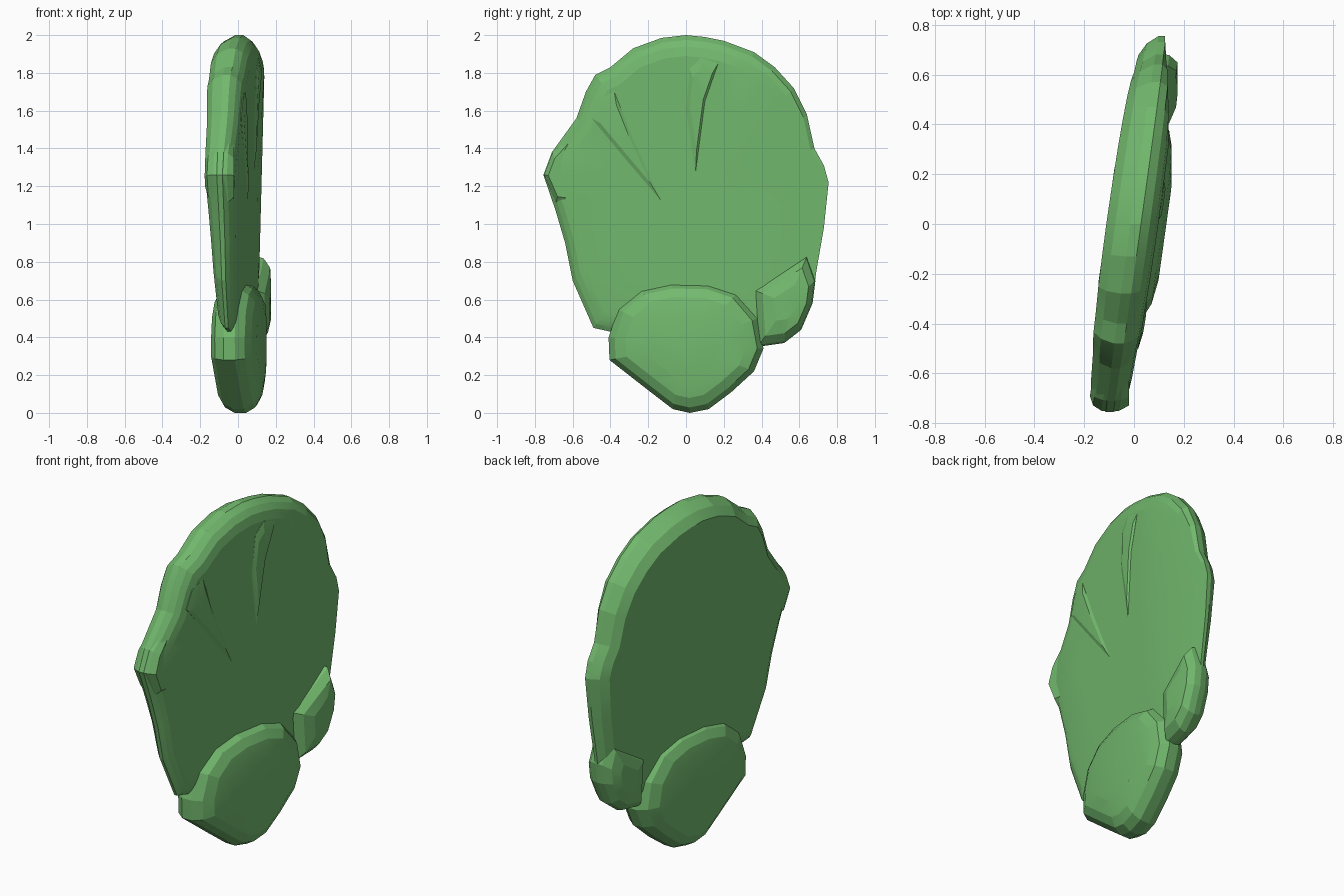
import bpy, bmesh

cube = bpy.data.objects.get("Cube")
if cube:
    bpy.data.objects.remove(cube, do_unlink=True)

green = bpy.data.materials.new("leaf green")
green.use_nodes = True
colour = (0.17, 0.485, 0.155, 1)
green.diffuse_color = colour
green.node_tree.nodes["Principled BSDF"].inputs["Base Color"].default_value = colour
green.node_tree.nodes["Principled BSDF"].inputs["Roughness"].default_value = 0.8


def mid(y):
    """The whole pad is turned slightly about the upright axis."""
    return 0.01 + 0.14 * y


def pad_half(y, z):
    """The pad is thinner towards its base."""
    return 0.05 + 0.047 * (z - 0.5)


def pad_limit(z):
    """The left face flattens out towards the back."""
    return 0.093 + 0.026 * z


def pillow(name, outline, centre, half, levels, limit):
    """Side outline (y, z) lofted through rings of (scale, depth)."""
    bm = bmesh.new()
    cy, cz = centre
    rings = []
    for scale, depth in levels:
        ring = []
        for y, z in outline:
            py, pz = cy + (y - cy) * scale, cz + (z - cz) * scale
            x = min(mid(py) + depth * half(py, pz), limit(pz))
            ring.append(bm.verts.new((x, py, pz)))
        rings.append(ring)
    n = len(outline)
    for a, b in zip(rings, rings[1:]):
        for i in range(n):
            j = (i + 1) % n
            bm.faces.new((a[i], a[j], b[j], b[i]))
    bm.faces.new(rings[0])
    bm.faces.new(rings[-1])
    bmesh.ops.recalc_face_normals(bm, faces=bm.faces)
    mesh = bpy.data.meshes.new(name)
    bm.to_mesh(mesh)
    bm.free()
    mesh.materials.append(green)
    obj = bpy.data.objects.new(name, mesh)
    bpy.context.collection.objects.link(obj)
    # Soft facets with crisp edges
    bpy.ops.object.select_all(action='DESELECT')
    obj.select_set(True)
    bpy.context.view_layer.objects.active = obj
    bpy.ops.object.shade_smooth_by_angle(angle=0.2)


# Broad upper pad
pad_outline = [
    (0, 2), (.1, 1.99), (.2, 1.97), (.36, 1.91), (.47, 1.83), (.57, 1.72),
    (.64, 1.58), (.68, 1.4), (.73, 1.31), (.755, 1.22), (.73, .98),
    (.69, .75), (.67, .6), (.6, .45), (.4, .36), (0, .33), (-.4, .43),
    (-.49, .45), (-.6, .7), (-.64, .9), (-.69, 1.07), (-.755, 1.26),
    (-.71, 1.38), (-.58, 1.56), (-.53, 1.7), (-.48, 1.79), (-.4, 1.83),
    (-.28, 1.93), (-.13, 1.985)]
pillow("upper_pad", pad_outline, (0, 1.15), pad_half,
       [(.3, -1.08), (.7, -1.1), (.9, -1.04), (.96, -.72), (1, -.2),
        (1, .15), (.97, .45), (.93, .66), (.87, .76), (.6, .77), (.3, .77)],
       pad_limit)

# Shallow folds lying on the left face of the pad
fold_levels = [(1, .6), (1, .77), (.7, .87)]
folds = {
    "front_fold": [(-.5, 1.56), (-.46, 1.66), (-.38, 1.7), (-.28, 1.45),
                   (-.13, 1.12), (-.3, 1.32)],
    "top_fold": [(.0, 1.6), (.02, 1.82), (.08, 1.88), (.17, 1.85),
                 (.1, 1.65), (.05, 1.27)],
}
for name, outline in folds.items():
    centre = [sum(axis) / len(outline) for axis in zip(*outline)]
    pillow(name, outline, centre, pad_half, fold_levels, pad_limit)

# Thick lower pad
base_outline = [
    (-.41, .4), (-.405, .28), (-.2, .12), (-.07, .02), (.02, 0), (.12, .02),
    (.24, .11), (.36, .22), (.41, .34), (.38, .5), (.27, .63), (.12, .68),
    (-.08, .685), (-.24, .65), (-.36, .55)]
pillow("lower_pad", base_outline, (0, .36), lambda y, z: .12,
       [(.55, -1), (.78, -.9), (.92, -.67), (1, -.25),
        (1, .25), (.92, .65), (.78, .88), (.55, 1)], lambda z: .15)

# Side bud at the back and the swollen tip at the front
round_levels = [(.4, -1), (.75, -.8), (.95, -.4), (1, 0),
                (.95, .4), (.75, .8), (.4, 1)]
bud_outline = [
    (.38, .35), (.52, .37), (.61, .44), (.67, .58), (.685, .7), (.64, .83),
    (.5, .74), (.36, .65), (.37, .5)]
pillow("side_bud", bud_outline, (.54, .58), lambda y, z: .093,
       round_levels, lambda z: .175)

tip_outline = [
    (-.755, 1.26), (-.71, 1.38), (-.6, 1.5), (-.5, 1.42), (-.5, 1.2),
    (-.55, 1.09), (-.69, 1.11)]
pillow("front_tip", tip_outline, (-.65, 1.25), lambda y, z: .09,
       round_levels, lambda z: -.02)
